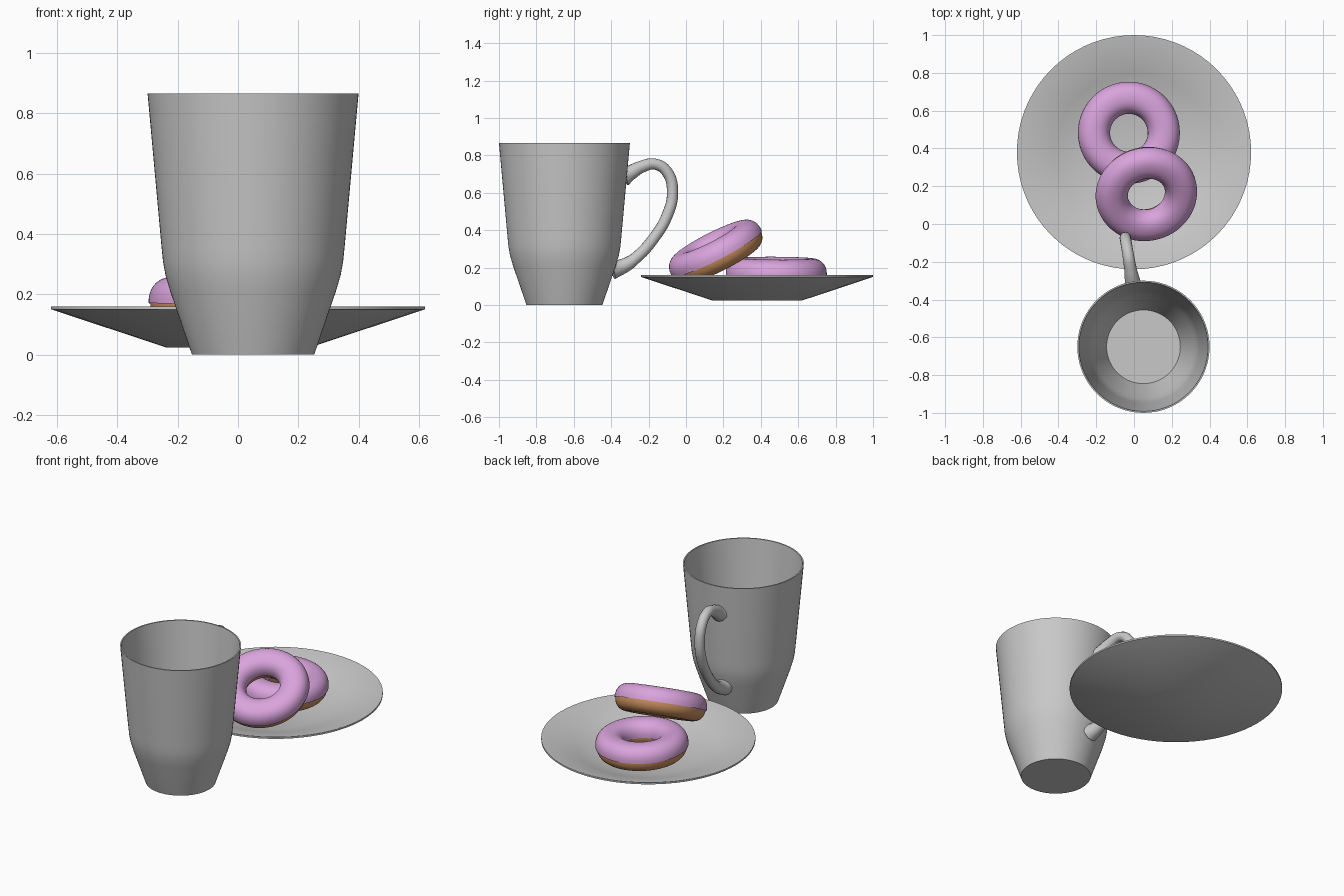
import bpy, bmesh, math
from mathutils import Vector

if "Cube" in bpy.data.objects:
    bpy.data.objects.remove(bpy.data.objects["Cube"])


def material(name, rgb):
    m = bpy.data.materials.new(name)
    m.diffuse_color = (*rgb, 1)
    m.use_nodes = True
    m.node_tree.nodes["Principled BSDF"].inputs["Base Color"].default_value = m.diffuse_color
    return m


GREY = material("grey_ceramic", (0.58, 0.58, 0.58))
PINK = material("pink_icing", (0.70, 0.37, 0.72))
DOUGH = material("brown_dough", (0.62, 0.29, 0.12))


def smooth(ob, angle=35):
    bpy.ops.object.select_all(action='DESELECT')
    ob.select_set(True)
    bpy.context.view_layer.objects.active = ob
    bpy.ops.object.shade_smooth_by_angle(angle=math.radians(angle))


def lathe(name, profile, mat, loc, closed=False, steps=72, angle=35):
    """Revolve (radius, z) points around z."""
    bm = bmesh.new()
    vs = [bm.verts.new((r, 0, z)) for r, z in profile]
    pairs = list(zip(vs, vs[1:])) + ([(vs[-1], vs[0])] if closed else [])
    es = [bm.edges.new(p) for p in pairs]
    bmesh.ops.spin(bm, geom=vs + es, cent=(0, 0, 0), axis=(0, 0, 1),
                   angle=math.tau, steps=steps)
    bmesh.ops.remove_doubles(bm, verts=bm.verts[:], dist=1e-5)
    bmesh.ops.recalc_face_normals(bm, faces=bm.faces[:])
    me = bpy.data.meshes.new(name)
    bm.to_mesh(me)
    bm.free()
    ob = bpy.data.objects.new(name, me)
    bpy.context.collection.objects.link(ob)
    ob.location = loc
    me.materials.append(mat)
    smooth(ob, angle)
    return ob


# Mug: thin-walled cup
MX, MY = 0.05, -0.65
WALL = [(0.203, 0), (0.275, 0.21), (0.291, 0.265), (0.299, 0.31),
        (0.304, 0.36), (0.35, 0.866)]
T = 0.008
inner = [(r - T, max(z, T)) for r, z in reversed(WALL)]
inner[0] = (0.35 - T, 0.866)
lathe("mug", [(0, 0)] + WALL + inner + [(0, T)], GREY, (MX, MY, 0))

# Plate: shallow dish with a thin rim
lathe("plate", [(0, 0.024), (0.24, 0.024), (0.62, 0.15), (0.62, 0.16),
                (0.612, 0.16), (0.42, 0.098), (0.24, 0.037), (0, 0.034)],
      GREY, (0, 0.38, 0))


# Mug handle: flared tube swept along a curve
def wall_radius(z):
    for (r0, z0), (r1, z1) in zip(WALL, WALL[1:]):
        if z0 <= z <= z1:
            return r0 + (r1 - r0) * (z - z0) / (z1 - z0)
    return 0.35


path = [(-0.335, 0.685, 1.75), (-0.30, 0.705, 1.35), (-0.24, 0.738, 1.1),
        (-0.165, 0.753, 1.0), (-0.10, 0.71, 1.0), (-0.072, 0.60, 1.0),
        (-0.10, 0.48, 1.0), (-0.17, 0.36, 1.0), (-0.27, 0.25, 1.05),
        (-0.34, 0.206, 1.35), (-0.395, 0.19, 1.8)]
cu = bpy.data.curves.new("handle_path", 'CURVE')
cu.dimensions = '3D'
cu.bevel_depth = 0.03
cu.bevel_resolution = 5
cu.use_fill_caps = True
cu.resolution_u = 6
sp = cu.splines.new('BEZIER')
sp.bezier_points.add(len(path) - 1)
for bp, (y, z, r) in zip(sp.bezier_points, path):
    bp.co = (MX - (y - MY) / 6, y, z)
    bp.radius = r
    bp.handle_left_type = bp.handle_right_type = 'AUTO'
handle = bpy.data.objects.new("mug_handle", cu)
bpy.context.collection.objects.link(handle)
bpy.ops.object.select_all(action='DESELECT')
handle.select_set(True)
bpy.context.view_layer.objects.active = handle
bpy.ops.object.convert(target='MESH')
handle = bpy.context.view_layer.objects.active
# fit the ends against the mug wall
for v in handle.data.vertices:
    d = Vector((v.co.x - MX, v.co.y - MY))
    lim = wall_radius(v.co.z) - 0.003
    if d.length < lim:
        d *= lim / d.length
        v.co.x, v.co.y = MX + d.x, MY + d.y
handle.data.materials.clear()
handle.data.materials.append(GREY)
smooth(handle, 50)


# Doughnuts: rounded ring of dough with an icing shell on the upper half
def ring_point(a, size, major=0.185, n=2.25):
    c, s = math.cos(a), math.sin(a)
    return (major + size * math.copysign(abs(c) ** (2 / n), c),
            size * math.copysign(abs(s) ** (2 / n), s))


def doughnut(name, loc, tilt, azimuth):
    body = [ring_point(math.tau * i / 32, 0.079) for i in range(32)]
    a0, a1, k = math.radians(-3), math.radians(183), 24
    arc = [ring_point(a0 + (a1 - a0) * i / k, 0.085) for i in range(k + 1)]
    ice = [ring_point(a0, 0.077)] + arc + [ring_point(a1, 0.077)]
    for part, prof, mat, closed in (("dough", body, DOUGH, True),
                                    ("icing", ice, PINK, False)):
        ob = lathe(f"{name}_{part}", prof, mat, loc, closed, angle=50)
        ob.rotation_euler = (math.radians(tilt), 0, math.radians(azimuth))


doughnut("flat_doughnut", (-0.027, 0.483, 0.165), 2.5, 100)
doughnut("leaning_doughnut", (0.065, 0.162, 0.282), 28, 16)
